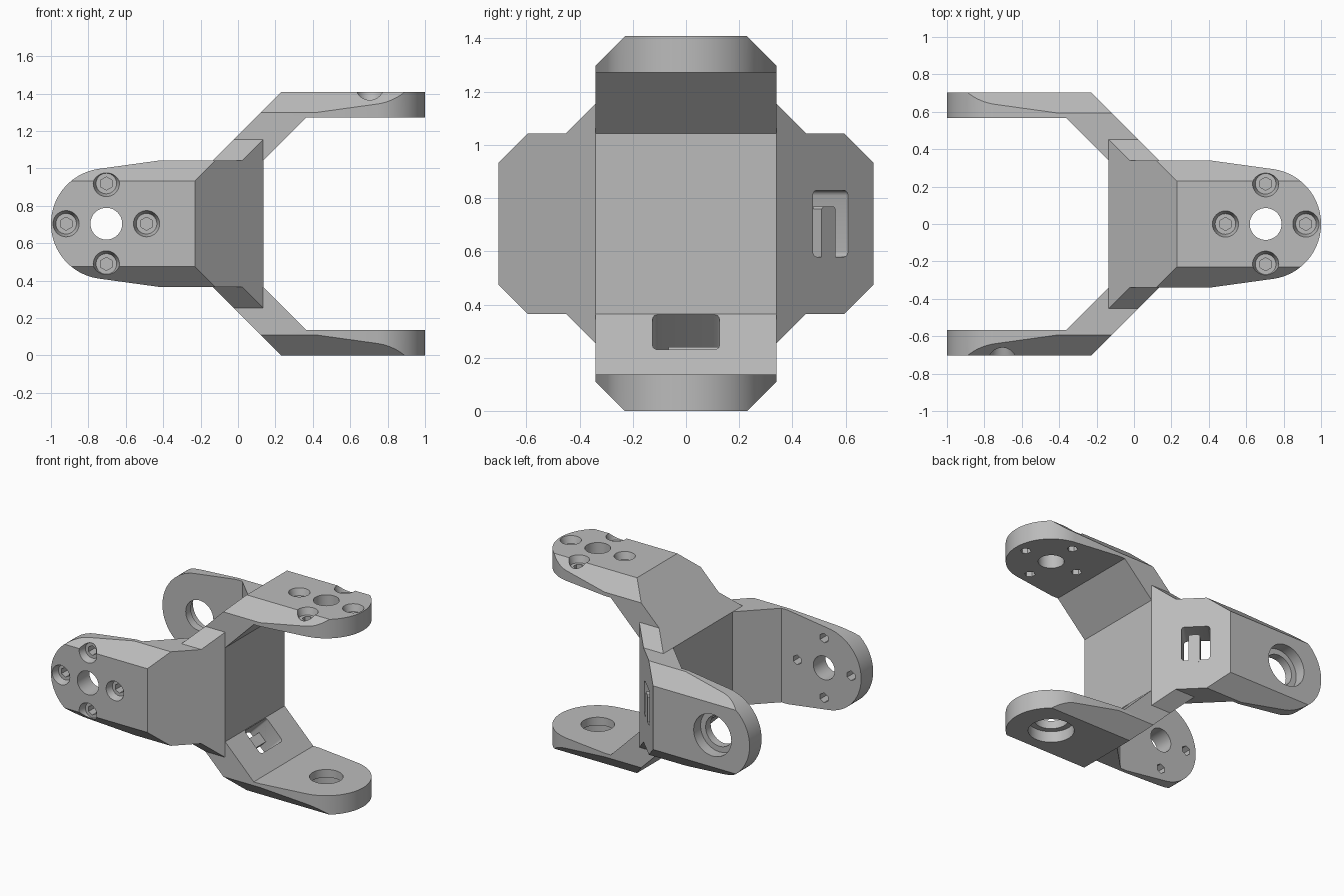
import bpy, bmesh
from math import cos, sin, pi, radians, sqrt
from mathutils import Matrix, Vector

cube = bpy.data.objects.get("Cube")
if cube:
    bpy.data.objects.remove(cube)

# Main dimensions, measured from the centre of the joint
REACH, INNER = 0.704, 0.567      # outer and inner faces of an arm
WEB, HALF = 0.135, 0.339         # half thickness and half width of the centre
SLOPE = HALF + WEB               # offset of the diagonal outer face
PIN = 0.704                      # pivot position along an arm
TIP = 0.296                      # radius of the rounded arm end

grey = bpy.data.materials.new("plain grey")
grey.use_nodes = True
grey.diffuse_color = (0.5, 0.5, 0.5, 1)
grey.node_tree.nodes["Principled BSDF"].inputs["Base Color"].default_value = (0.5, 0.5, 0.5, 1)


def xz(u, v, w): return Vector((u, w, v))
def xy(u, v, w): return Vector((u, v, w))
def yz(u, v, w): return Vector((w, u, v))


def slab(u, v, w):
    """Width, distance along the diagonal, height above its inner face."""
    k = 1 / sqrt(2)
    return Vector((WEB + (v - w) * k, u, HALF + (v + w) * k))


def make(name, bm):
    bmesh.ops.recalc_face_normals(bm, faces=bm.faces)
    mesh = bpy.data.meshes.new(name)
    bm.to_mesh(mesh)
    bm.free()
    mesh.materials.append(grey)
    obj = bpy.data.objects.new(name, mesh)
    bpy.context.collection.objects.link(obj)
    return obj


def prism(name, points, place, lo, hi):
    bm = bmesh.new()
    ends = [[bm.verts.new(place(u, v, w)) for u, v in points] for w in (lo, hi)]
    bm.faces.new(ends[0])
    bm.faces.new(ends[1])
    n = len(points)
    for i in range(n):
        j = (i + 1) % n
        bm.faces.new((ends[0][i], ends[0][j], ends[1][j], ends[1][i]))
    return make(name, bm)


def frustum(x, y, r_low, r_high, lo, hi, sides=48):
    bm = bmesh.new()
    bmesh.ops.create_cone(bm, cap_ends=True, segments=sides, radius1=r_low,
                          radius2=r_high, depth=hi - lo,
                          matrix=Matrix.Translation((x, y, (lo + hi) / 2)))
    return make("hole_cutter", bm)


def combine(obj, operation, tools):
    for tool in tools:
        tool.hide_render = True
        mod = obj.modifiers.new("cut", 'BOOLEAN')
        mod.operation, mod.solver, mod.object = operation, 'EXACT', tool
    bpy.context.view_layer.update()
    graph = bpy.context.evaluated_depsgraph_get()
    mesh = bpy.data.meshes.new_from_object(obj.evaluated_get(graph))
    obj.modifiers.clear()
    obj.data = mesh
    for tool in tools:
        bpy.data.objects.remove(tool)


def arc(cx, cy, r, start, end, steps):
    return [(cx + r * cos(start + (end - start) * i / steps),
             cy + r * sin(start + (end - start) * i / steps)) for i in range(steps + 1)]


def arm(name):
    """Bent arm: side profile, chamfered section and rounded plan combined."""
    side = [(1.2, REACH), (REACH - SLOPE, REACH), (-WEB, HALF), (WEB, HALF),
            (INNER - HALF + WEB, INNER), (1.2, INNER)]
    top = REACH - 0.474
    section = [(-HALF, 0), (HALF, 0), (HALF, 0.594), (top - 0.1, REACH + 0.1),
               (0.1 - top, REACH + 0.1), (-HALF, 0.594)]
    tangent = radians(82.1)
    plan = [(-0.3, 0.4375)] + arc(PIN, 0, TIP, tangent, -tangent, 48) + [(-0.3, -0.4375)]
    obj = prism(name, side, xz, -0.5, 0.5)
    combine(obj, 'INTERSECT', [prism("section", section, yz, -0.6, 1.4),
                               prism("plan", plan, xy, -0.1, 1)])
    return obj


def slot(matrix):
    """Rounded rectangular opening through a diagonal."""
    r, w, lo, hi = 0.02, 0.125, 0.004, 0.19
    corners = [(w - r, hi - r), (r - w, hi - r), (r - w, lo + r), (w - r, lo + r)]
    points = []
    for i, (u, v) in enumerate(corners):
        points += arc(u, v, r, i * pi / 2, (i + 1) * pi / 2, 4)
    obj = prism("slot_cutter", points, slab, -0.1, 0.3)
    obj.data.transform(matrix)
    return obj


# Arm with a centre hole and four countersunk screw holes
screw_arm = arm("upper_screw_arm")
holes = [frustum(PIN, 0, 0.085, 0.085, 0.4, 0.9)]
for i in range(4):
    x, y = PIN + 0.215 * cos(i * pi / 2), 0.215 * sin(i * pi / 2)
    holes.append(frustum(x, y, 0.035, 0.035, 0.4, 0.9, 6))
    holes.append(frustum(x, y, 0.055, 0.0718, 0.654, 0.71))
combine(screw_arm, 'DIFFERENCE', holes)

# Arm with a stepped bearing hole and a clip slot
bearing_arm = arm("lower_bearing_arm")
combine(bearing_arm, 'DIFFERENCE', [
    frustum(PIN, 0, 0.11, 0.11, 0.4, 0.9),
    frustum(PIN, 0, 0.15, 0.15, 0.625, 0.9),
    slot(Matrix())])

# Springy clip tongue with a rounded catch near its tip
tongue = prism("lower_clip_tongue",
               [(-0.14, 0.05), (0.055, 0.05), (0.065, 0.06),
                (0.065, 0.115), (0.055, 0.125), (-0.14, 0.125)], slab, 0.126, 0.191)
catch = prism("lower_clip_catch", arc(0.037, 0.126, 0.028, 0, pi, 12),
              lambda u, v, w: slab(u, w, v), 0.05, 0.125)

# The second fork is the first one turned to face the other way
flip = Matrix.Rotation(pi, 4, 'X')
turn = Matrix(((-1, 0, 0, 0), (0, 0, -1, 0), (0, -1, 0, 0), (0, 0, 0, 1)))
lift = Matrix.Translation((0, 0, REACH))

# Centre block with bevelled corners between the two forks
def taper(sign, w):
    a, b = SLOPE - sign * w, SLOPE + sign * w
    return [(-w, -a), (w, -b), (w, b), (-w, a)]


centre = prism("centre_block", taper(1, WEB), xz, -1, 1)
d = 0.79
combine(centre, 'INTERSECT', [
    prism("taper", taper(-1, 0.2), xy, -1, 1),
    prism("bevel", [(d, 0), (0, d), (-d, 0), (0, -d)], yz, -0.3, 0.3)])
combine(centre, 'DIFFERENCE', [slot(flip), slot(turn @ flip)])

# Place all parts and copy the fork
parts = [centre]
for obj, pose, old, new in ((screw_arm, Matrix(), "upper", "front"),
                            (bearing_arm, flip, "lower", "back"),
                            (tongue, flip, "lower", "back"),
                            (catch, flip, "lower", "back")):
    twin = bpy.data.objects.new(obj.name.replace(old, new), obj.data.copy())
    bpy.context.collection.objects.link(twin)
    obj.data.transform(pose)
    twin.data.transform(turn @ pose)
    parts += [obj, twin]

bpy.ops.object.select_all(action='DESELECT')
for obj in parts:
    obj.data.transform(lift)
    obj.data.update()
    obj.select_set(True)
bpy.context.view_layer.objects.active = centre
bpy.ops.object.shade_smooth_by_angle(angle=radians(25))
